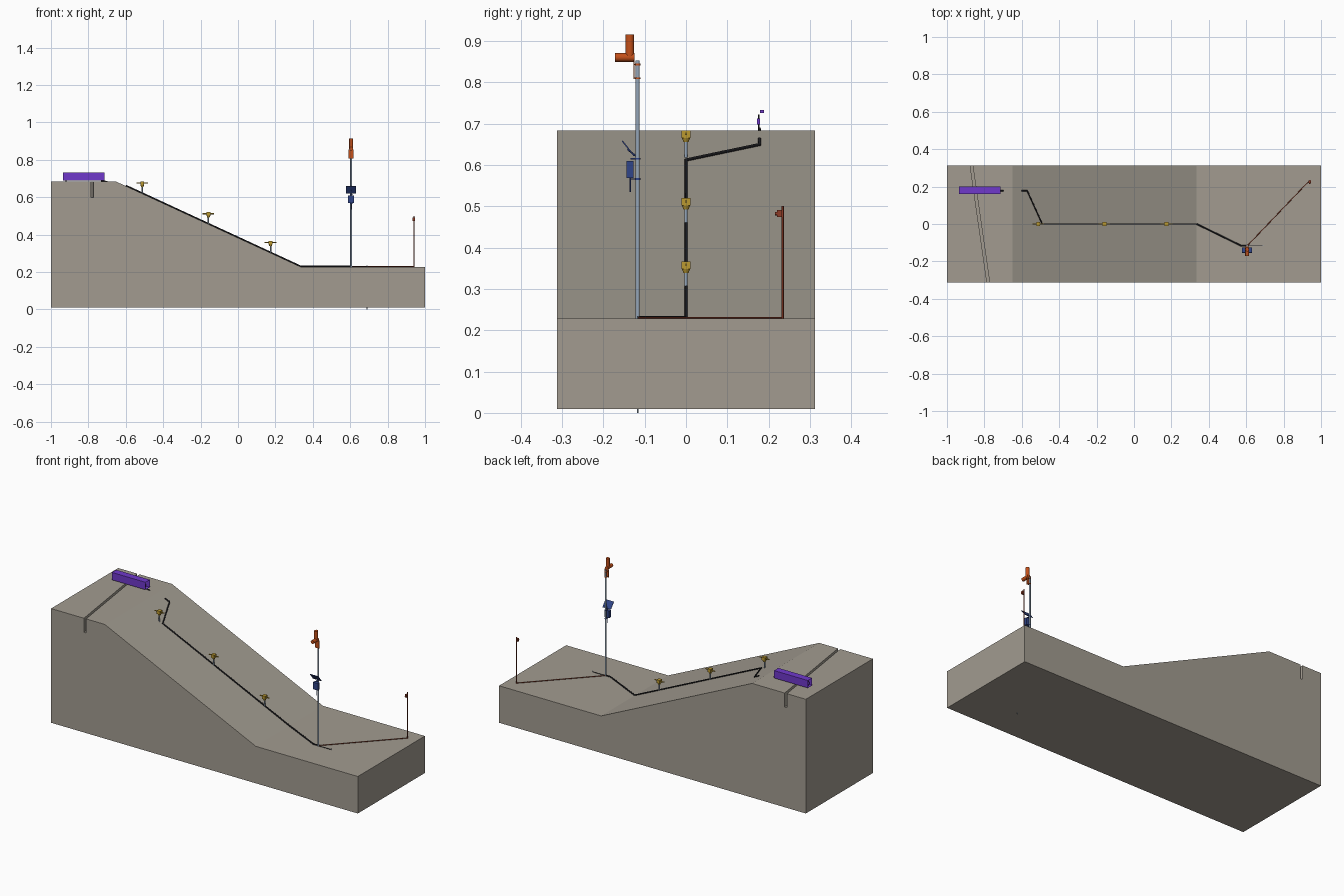
import bpy, bmesh, math
from mathutils import Vector, Matrix

if "Cube" in bpy.data.objects:
    bpy.data.objects.remove(bpy.data.objects["Cube"])


def material(name, r, g, b):
    m = bpy.data.materials.new(name)
    m.diffuse_color = (r, g, b, 1)
    m.use_nodes = True
    m.node_tree.nodes["Principled BSDF"].inputs["Base Color"].default_value = m.diffuse_color
    return m


EARTH = material("earth", 0.36, 0.33, 0.28)
BLACK = material("black", 0.015, 0.015, 0.018)
STEEL = material("steel", 0.30, 0.38, 0.48)
YELLOW = material("yellow", 0.50, 0.32, 0.03)
BLUE = material("blue", 0.03, 0.06, 0.25)
ORANGE = material("orange", 0.55, 0.08, 0.01)
RUST = material("rust", 0.27, 0.045, 0.02)
PURPLE = material("purple", 0.16, 0.04, 0.60)


def finish(bm, name, mat, smooth=False):
    bmesh.ops.recalc_face_normals(bm, faces=bm.faces)
    me = bpy.data.meshes.new(name)
    bm.to_mesh(me)
    bm.free()
    me.materials.append(mat)
    ob = bpy.data.objects.new(name, me)
    bpy.context.collection.objects.link(ob)
    if smooth:
        bpy.ops.object.select_all(action='DESELECT')
        ob.select_set(True)
        bpy.context.view_layer.objects.active = ob
        bpy.ops.object.shade_smooth_by_angle(angle=math.radians(40))
    return ob


def rod(name, p, q, r, mat, r2=None, sides=16):
    p, q = Vector(p), Vector(q)
    d = q - p
    rot = Vector((0, 0, 1)).rotation_difference(d).to_matrix().to_4x4()
    bm = bmesh.new()
    bmesh.ops.create_cone(bm, cap_ends=True, segments=sides, radius1=r,
                          radius2=r if r2 is None else r2, depth=d.length,
                          matrix=Matrix.Translation((p + q) / 2) @ rot)
    return finish(bm, name, mat, True)


def box(name, center, size, mat, tilt=0, open_ends=False):
    bm = bmesh.new()
    m = (Matrix.Translation(center) @ Matrix.Rotation(tilt, 4, 'X')
         @ Matrix.Diagonal((*size, 1)))
    bmesh.ops.create_cube(bm, size=1, matrix=m)
    if open_ends:
        ends = [f for f in bm.faces if abs(f.normal.x) > 0.9]
        bmesh.ops.delete(bm, geom=ends, context='FACES_ONLY')
    return finish(bm, name, mat)


def cable(name, pts, r, mat):
    cu = bpy.data.curves.new(name, 'CURVE')
    cu.dimensions = '3D'
    cu.bevel_depth, cu.bevel_resolution, cu.use_fill_caps = r, 2, True
    sp = cu.splines.new('POLY')
    sp.points.add(len(pts) - 1)
    for pt, co in zip(sp.points, pts):
        pt.co = (*co, 1)
    cu.materials.append(mat)
    ob = bpy.data.objects.new(name, cu)
    bpy.context.collection.objects.link(ob)
    bpy.ops.object.select_all(action='DESELECT')
    ob.select_set(True)
    bpy.context.view_layer.objects.active = ob
    bpy.ops.object.convert(target='MESH')


TOP, LOW, X0, X1 = 0.683, 0.228, -0.65, 0.335


def ground(x):
    t = min(max((x - X0) / (X1 - X0), 0), 1)
    return TOP + (LOW - TOP) * t


# Hillside block, lofted front to back with a slanting tension crack
def profile(bm, y, crack):
    pts = [(-1, 0.01), (1, 0.01), (1, LOW), (X1, LOW), (X0, TOP),
           (crack + 0.007, TOP), (crack + 0.007, 0.60),
           (crack - 0.007, 0.60), (crack - 0.007, TOP), (-1, TOP)]
    return [bm.verts.new((x, y, z)) for x, z in pts]


bm = bmesh.new()
a, b = profile(bm, -0.3125, -0.779), profile(bm, 0.3125, -0.869)
bm.faces.new(a)
bm.faces.new(b[::-1])
for i in range(len(a)):
    j = (i + 1) % len(a)
    bm.faces.new((a[i], a[j], b[j], b[i]))
finish(bm, "hillside", EARTH)

# Crack extensometer: open cover, two anchors, inner parts and cable tail
box("extensometer_cover", (-0.825, 0.18, 0.711), (0.22, 0.04, 0.044), PURPLE, open_ends=True)
for side, x in (("uphill", -0.92), ("downhill", -0.73)):
    rod(f"{side}_anchor", (x, 0.176, 0.67), (x, 0.176, 0.722), 0.0018, BLACK)
    box(f"{side}_gauge_block", (x, 0.175, 0.705), (0.012, 0.007, 0.014), PURPLE)
box("gauge_rail", (-0.825, 0.184, 0.729), (0.2, 0.01, 0.007), PURPLE)

# Cables lying on the ground
cable("extensometer_cable", [(-0.73, 0.178, 0.688), (-0.70, 0.178, 0.684),
                             (-0.69, 0.178, 0.675)], 0.003, BLACK)
route = [(-0.6, 0.178), (-0.571, 0.178), (-0.49, 0), (X1, 0), (0.575, -0.117), (0.605, -0.117)]
cable("main_conduit", [(x, y, ground(x) + 0.003) for x, y in route], 0.004, BLACK)
cable("gauge_cable", [(0.605, -0.117, 0.230), (0.938, 0.232, 0.230)], 0.0022, RUST)
cable("earth_wire", [(0.605, -0.117, 0.229), (0.69, -0.117, 0.229)], 0.0016, BLACK)
rod("earth_rod", (0.69, -0.117, 0), (0.69, -0.117, 0.235), 0.002, STEEL)

# Tilt sensors on the slope
for i, x in enumerate((-0.512, -0.158, 0.174), 1):
    z = ground(x)
    rod(f"sensor_post_{i}", (x, 0, z - 0.02), (x, 0, z + 0.042), 0.004, STEEL)
    rod(f"sensor_neck_{i}", (x, 0, z + 0.036), (x, 0, z + 0.046), 0.006, YELLOW, r2=0.010)
    box(f"sensor_head_{i}", (x, 0, z + 0.055), (0.021, 0.022, 0.019), YELLOW)
    rod(f"sensor_arm_{i}", (x - 0.031, 0, z + 0.056), (x + 0.031, 0, z + 0.056), 0.003, YELLOW)

# Mast
MX, MY = 0.605, -0.117
rod("mast", (MX, MY, 0.2), (MX, MY, 0.853), 0.005, STEEL)

# Control box with clamps and hanging antenna
box("control_box", (MX, -0.135, 0.589), (0.032, 0.017, 0.041), BLUE)
rod("antenna", (MX, -0.135, 0.534), (MX, -0.135, 0.57), 0.002, BLUE)
for i, z in enumerate((0.566, 0.615), 1):
    rod(f"box_clamp_{i}", (MX, MY, z - 0.002), (MX, MY, z + 0.002), 0.0065, BLUE)
    box(f"box_bracket_{i}", (MX, -0.126, z), (0.01, 0.016, 0.003), BLUE)

# Solar panel with strut
box("solar_panel", (MX, -0.140, 0.640), (0.054, 0.046, 0.003), BLUE, tilt=math.atan2(-0.038, 0.030))
rod("panel_strut", (MX, -0.142, 0.638), (MX, MY, 0.618), 0.002, BLUE)

# Siren: beacon, horn and bracket plate
rod("beacon", (MX, -0.136, 0.860), (MX, -0.136, 0.915), 0.0105, ORANGE)
rod("horn", (MX, -0.172, 0.860), (MX, -0.125, 0.860), 0.0105, ORANGE)
box("siren_plate", (MX, -0.126, 0.831), (0.026, 0.0025, 0.046), ORANGE)
for i, z in enumerate((0.81, 0.843), 1):
    rod(f"siren_clamp_{i}", (MX, MY, z - 0.002), (MX, MY, z + 0.002), 0.0065, ORANGE)
    box(f"siren_bracket_{i}", (MX, -0.122, z), (0.016, 0.01, 0.003), ORANGE)

# Level gauge on a slim pole
rod("gauge_pole", (0.94, 0.234, 0.215), (0.94, 0.234, 0.50), 0.0025, RUST)
box("gauge_head", (0.94, 0.226, 0.482), (0.013, 0.012, 0.017), RUST)
rod("gauge_lens", (0.94, 0.215, 0.482), (0.94, 0.222, 0.482), 0.004, RUST)
